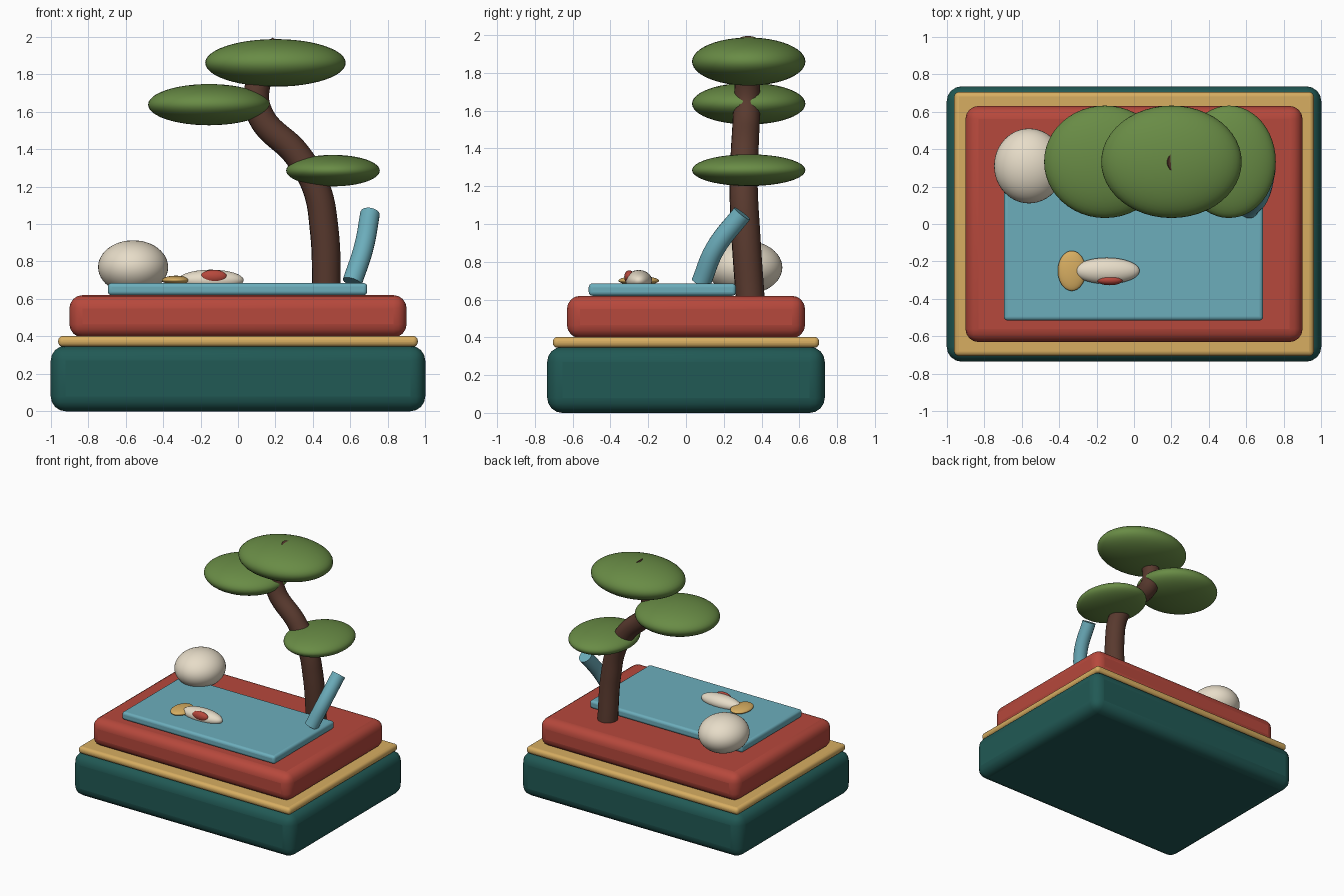
import bpy
from mathutils import Vector

if "Cube" in bpy.data.objects:
    bpy.data.objects.remove(bpy.data.objects["Cube"])


def material(name, rgb):
    m = bpy.data.materials.new(name)
    m.diffuse_color = (*rgb, 1)
    m.use_nodes = True
    m.node_tree.nodes["Principled BSDF"].inputs["Base Color"].default_value = m.diffuse_color
    return m


TEAL = material("teal", (0.015, 0.10, 0.09))
GOLD = material("gold", (0.68, 0.42, 0.12))
RED = material("red", (0.47, 0.065, 0.045))
WATER = material("water", (0.15, 0.42, 0.50))
CREAM = material("cream", (0.80, 0.72, 0.58))
BARK = material("bark", (0.10, 0.042, 0.028))
LEAF = material("leaf", (0.14, 0.26, 0.06))


def finish(obj, name, mat):
    obj.name = name
    obj.data.materials.append(mat)
    return obj


def slab(name, mat, lo, hi, bevel):
    """Rounded box between two corners."""
    lo, hi = Vector(lo), Vector(hi)
    bpy.ops.mesh.primitive_cube_add(size=1, location=(lo + hi) / 2)
    o = finish(bpy.context.object, name, mat)
    o.scale = hi - lo
    bpy.ops.object.transform_apply(location=False, rotation=False, scale=True)
    b = o.modifiers.new("round", 'BEVEL')
    b.width, b.segments = bevel, 4
    bpy.ops.object.shade_smooth_by_angle()


def ellipsoid(name, mat, centre, radii):
    bpy.ops.mesh.primitive_uv_sphere_add(segments=48, ring_count=24, location=centre)
    o = finish(bpy.context.object, name, mat)
    o.scale = radii
    bpy.ops.object.transform_apply(location=False, rotation=False, scale=True)
    bpy.ops.object.shade_smooth()


def tube(name, mat, points):
    """Capped round tube through (x, y, z, radius) points."""
    cu = bpy.data.curves.new(name, 'CURVE')
    cu.dimensions = '3D'
    cu.bevel_depth, cu.bevel_resolution = 1, 6
    cu.resolution_u = 12
    cu.use_fill_caps = True
    s = cu.splines.new('BEZIER')
    s.bezier_points.add(len(points) - 1)
    for p, (x, y, z, r) in zip(s.bezier_points, points):
        p.co, p.radius = (x, y, z), r
        p.handle_left_type = p.handle_right_type = 'AUTO'
    o = bpy.data.objects.new(name, cu)
    bpy.context.collection.objects.link(o)
    bpy.ops.object.select_all(action='DESELECT')
    o.select_set(True)
    bpy.context.view_layer.objects.active = o
    bpy.ops.object.convert(target='MESH')
    finish(bpy.context.object, name, mat)
    bpy.ops.object.shade_smooth_by_angle()


# Stepped plinth and pond
slab("base", TEAL, (-1, -0.735, 0), (1, 0.735, 0.35), 0.08)
slab("trim", GOLD, (-0.96, -0.705, 0.345), (0.96, 0.705, 0.402), 0.025)
slab("tray", RED, (-0.9, -0.63, 0.395), (0.9, 0.63, 0.62), 0.07)
slab("pond", WATER, (-0.695, -0.515, 0.62), (0.69, 0.265, 0.685), 0.02)

# Bonsai trunk and foliage pads
tube("trunk", BARK, [(0.473, 0.34, 0.60, 0.077), (0.46, 0.315, 0.97, 0.077),
                     (0.415, 0.305, 1.20, 0.075), (0.315, 0.31, 1.37, 0.074),
                     (0.12, 0.32, 1.58, 0.072), (0.103, 0.325, 1.73, 0.068),
                     (0.235, 0.33, 1.965, 0.062)])
for name, x, z, rx, rz in (("top_foliage", 0.20, 1.86, 0.375, 0.127),
                           ("left_foliage", -0.155, 1.637, 0.325, 0.11),
                           ("right_foliage", 0.507, 1.285, 0.25, 0.084)):
    ellipsoid(name, LEAF, (x, 0.332, z), (rx, 0.30, rz))

# Waterfall and boulder
tube("waterfall", WATER, [(0.61, 0.08, 0.69, 0.053), (0.67, 0.155, 0.87, 0.053),
                          (0.705, 0.297, 1.055, 0.053)])
ellipsoid("boulder", CREAM, (-0.56, 0.31, 0.77), (0.187, 0.20, 0.143))

# Fish
ellipsoid("fish_body", CREAM, (-0.145, -0.25, 0.70), (0.175, 0.07, 0.056))
ellipsoid("fish_tail", GOLD, (-0.332, -0.25, 0.70), (0.075, 0.107, 0.024))
ellipsoid("fish_spot", RED, (-0.13, -0.30, 0.72), (0.07, 0.027, 0.035))
